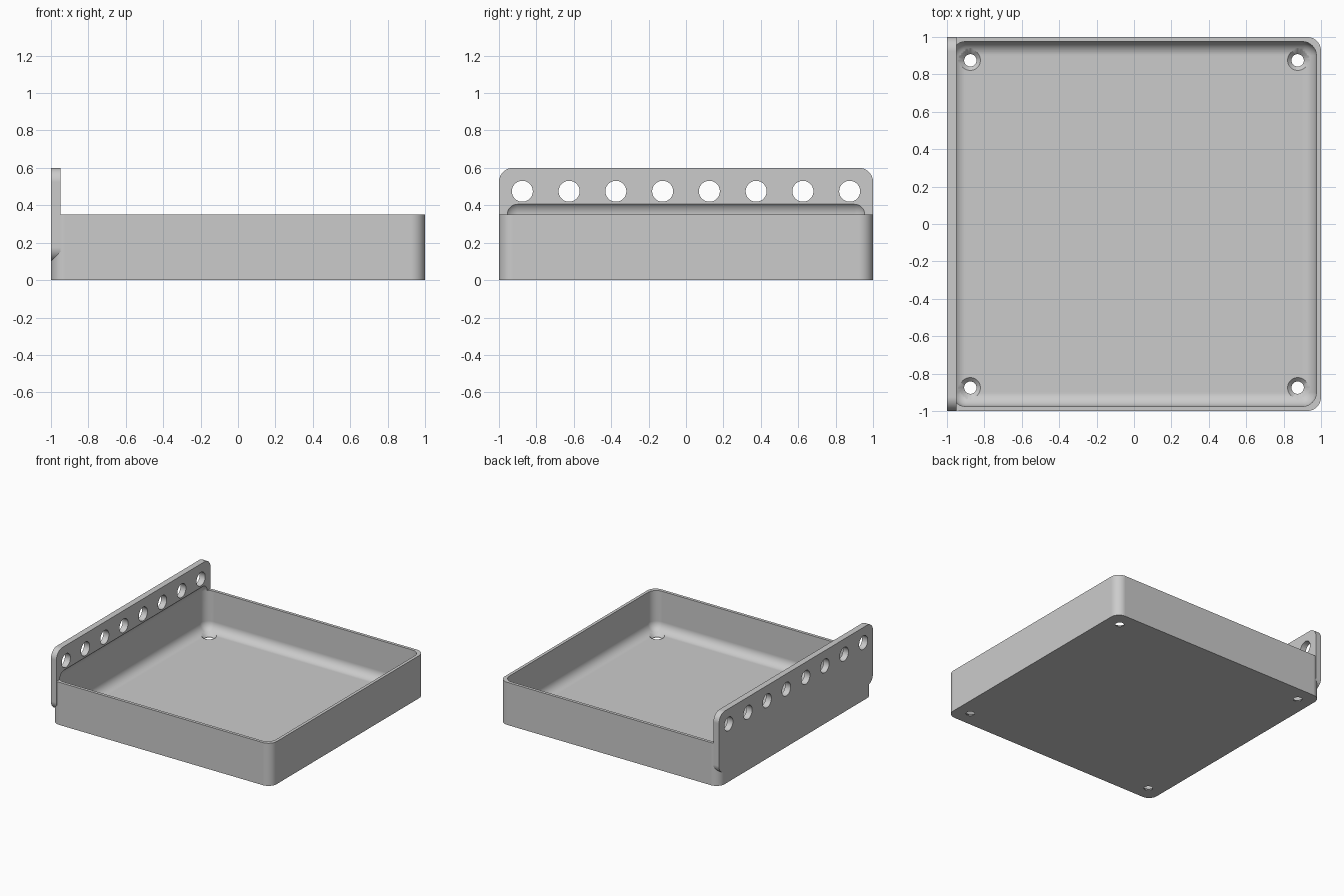
import bpy
import bmesh
from math import radians
from mathutils import Matrix, Vector

if "Cube" in bpy.data.objects:
    bpy.data.objects.remove(bpy.data.objects["Cube"], do_unlink=True)

RADIUS = 0.075     # shared corner radius
WALL = 0.025       # wall and floor thickness
RIM = 0.35         # tray height
HOLE_POS = 0.875   # outermost hole centre

grey = bpy.data.materials.new("light grey")
grey.use_nodes = True
grey.diffuse_color = (0.6, 0.6, 0.6, 1)
grey.node_tree.nodes["Principled BSDF"].inputs["Base Color"].default_value = (0.6, 0.6, 0.6, 1)


def make_object(name, bm):
    mesh = bpy.data.meshes.new(name)
    bm.to_mesh(mesh)
    bm.free()
    mesh.materials.append(grey)
    obj = bpy.data.objects.new(name, mesh)
    bpy.context.collection.objects.link(obj)
    return obj


def rounded_box(name, low, high, axis=None):
    """Box with rounded edges: those along one axis, or all of them."""
    low, high = Vector(low), Vector(high)
    bm = bmesh.new()
    bmesh.ops.create_cube(bm, size=1)
    bmesh.ops.scale(bm, vec=high - low, verts=bm.verts)
    bmesh.ops.translate(bm, vec=(low + high) / 2, verts=bm.verts)
    edges = [e for e in bm.edges if axis is None or
             abs(e.verts[0].co[axis] - e.verts[1].co[axis]) > 1e-4]
    bmesh.ops.bevel(bm, geom=edges, offset=RADIUS, offset_type='OFFSET',
                    segments=12, profile=0.5, affect='EDGES')
    return make_object(name, bm)


def cone_cutter(name, centre, r_low, r_high, depth, turn=Matrix()):
    bm = bmesh.new()
    bmesh.ops.create_cone(bm, cap_ends=True, segments=48, radius1=r_low,
                          radius2=r_high, depth=depth,
                          matrix=Matrix.Translation(centre) @ turn)
    return make_object(name, bm)


def combine(target, other, operation):
    """Apply a boolean and remove the second object."""
    mod = target.modifiers.new(operation.title(), 'BOOLEAN')
    mod.operation = operation
    mod.solver = 'EXACT'
    mod.object = other
    bpy.context.view_layer.update()
    graph = bpy.context.evaluated_depsgraph_get()
    mesh = bpy.data.meshes.new_from_object(target.evaluated_get(graph))
    target.modifiers.clear()
    target.data = mesh
    bpy.data.objects.remove(other, do_unlink=True)


# Tray block joined with the tall hanging plate on its right side
tray = rounded_box("tray_with_hanging_plate", (-1, -1, 0), (1, 1, RIM), axis=2)
plate = rounded_box("hanging_plate", (-1, -1, 0.1), (-0.95, 1, 0.6), axis=0)
combine(tray, plate, 'UNION')

# Filleted cavity, which also undercuts the plate above the rim
inner = 1 - WALL
cavity = rounded_box("cavity_cutter", (-inner, -inner, WALL), (inner, inner, RIM + RADIUS))
combine(tray, cavity, 'DIFFERENCE')

# Row of round holes through the plate
for i in range(8):
    y = -HOLE_POS + i * 0.25
    cutter = cone_cutter("plate_hole_cutter", (-0.975, y, 0.475), 0.056, 0.056, 0.2,
                         Matrix.Rotation(radians(90), 4, 'Y'))
    combine(tray, cutter, 'DIFFERENCE')

# Countersunk screw holes in the four floor corners
for sx in (-1, 1):
    for sy in (-1, 1):
        x, y = sx * HOLE_POS, sy * HOLE_POS
        sink = cone_cutter("countersink_cutter", (x, y, 0.02), 0.031, 0.067, 0.036)
        combine(tray, sink, 'DIFFERENCE')
        bore = cone_cutter("bore_cutter", (x, y, 0), 0.033, 0.033, 0.1)
        combine(tray, bore, 'DIFFERENCE')

# Smooth the curved parts while keeping the flats crisp
bpy.ops.object.select_all(action='DESELECT')
tray.select_set(True)
bpy.context.view_layer.objects.active = tray
bpy.ops.object.shade_smooth_by_angle(angle=radians(25))
weighted = tray.modifiers.new("Weighted normals", 'WEIGHTED_NORMAL')
weighted.keep_sharp = True
